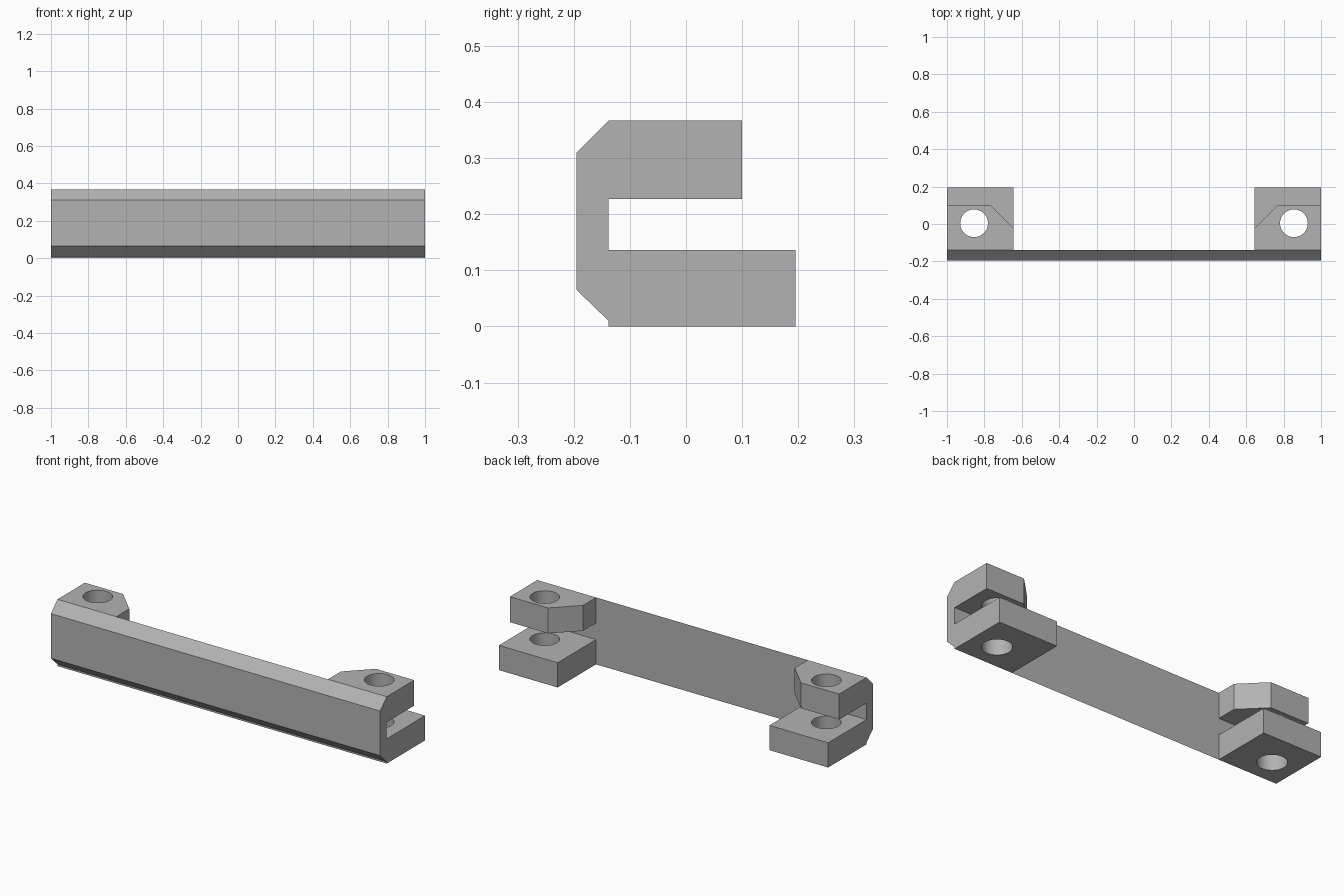
import bpy
import bmesh
from math import radians
from mathutils import Vector

cube = bpy.data.objects.get("Cube")
if cube:
    bpy.data.objects.remove(cube, do_unlink=True)

grey = bpy.data.materials.new("plain grey")
grey.use_nodes = True
colour = (0.45, 0.45, 0.45, 1)
grey.diffuse_color = colour
grey.node_tree.nodes["Principled BSDF"].inputs["Base Color"].default_value = colour


def prism(name, points, direction):
    """Extrude a closed outline of 3D points along a direction."""
    bm = bmesh.new()
    face = bm.faces.new([bm.verts.new(p) for p in points])
    new = bmesh.ops.extrude_face_region(bm, geom=[face])["geom"]
    verts = [g for g in new if isinstance(g, bmesh.types.BMVert)]
    bmesh.ops.translate(bm, verts=verts, vec=Vector(direction))
    bmesh.ops.recalc_face_normals(bm, faces=bm.faces)
    mesh = bpy.data.meshes.new(name)
    bm.to_mesh(mesh)
    bm.free()
    mesh.materials.append(grey)
    obj = bpy.data.objects.new(name, mesh)
    bpy.context.collection.objects.link(obj)
    return obj


def combine(target, other, operation):
    """Apply an exact boolean and remove the second solid."""
    bpy.context.view_layer.objects.active = target
    mod = target.modifiers.new(operation.title(), "BOOLEAN")
    mod.operation, mod.object, mod.solver = operation, other, "EXACT"
    bpy.ops.object.modifier_apply(modifier=mod.name)
    bpy.data.objects.remove(other, do_unlink=True)


FRONT, WALL, HEIGHT = -0.195, -0.138, 0.367
INNER = 0.643

# Long front wall with chamfered top and bottom edges
profile = [(WALL, 0), (WALL, 0.01), (FRONT, 0.065),
           (FRONT, 0.31), (WALL, HEIGHT)]
bracket = prism("mounting_bracket", [(-1, y, z) for y, z in profile], (2, 0, 0))

# Paired lugs at each end: square below, shorter with a cut corner above
lower = [(INNER, WALL), (1, WALL), (1, 0.195), (INNER, 0.195)]
upper = [(INNER, WALL), (1, WALL), (1, 0.1), (0.768, 0.1), (INNER, -0.025)]
for side in (-1, 1):
    for name, outline, low, high in (("lower_lug", lower, 0, 0.136),
                                     ("upper_lug", upper, 0.227, HEIGHT)):
        lug = prism(name, [(side * x, y, low) for x, y in outline],
                    (0, 0, high - low))
        # Round bolt hole
        bpy.ops.mesh.primitive_cylinder_add(
            vertices=48, radius=0.074, depth=1, location=(side * 0.855, 0.004, 0.2))
        drill = bpy.context.object
        drill.data.materials.append(grey)
        combine(lug, drill, "DIFFERENCE")
        combine(bracket, lug, "UNION")

bpy.ops.object.select_all(action="DESELECT")
bracket.select_set(True)
bpy.context.view_layer.objects.active = bracket
bpy.ops.object.shade_smooth_by_angle(angle=radians(30))
